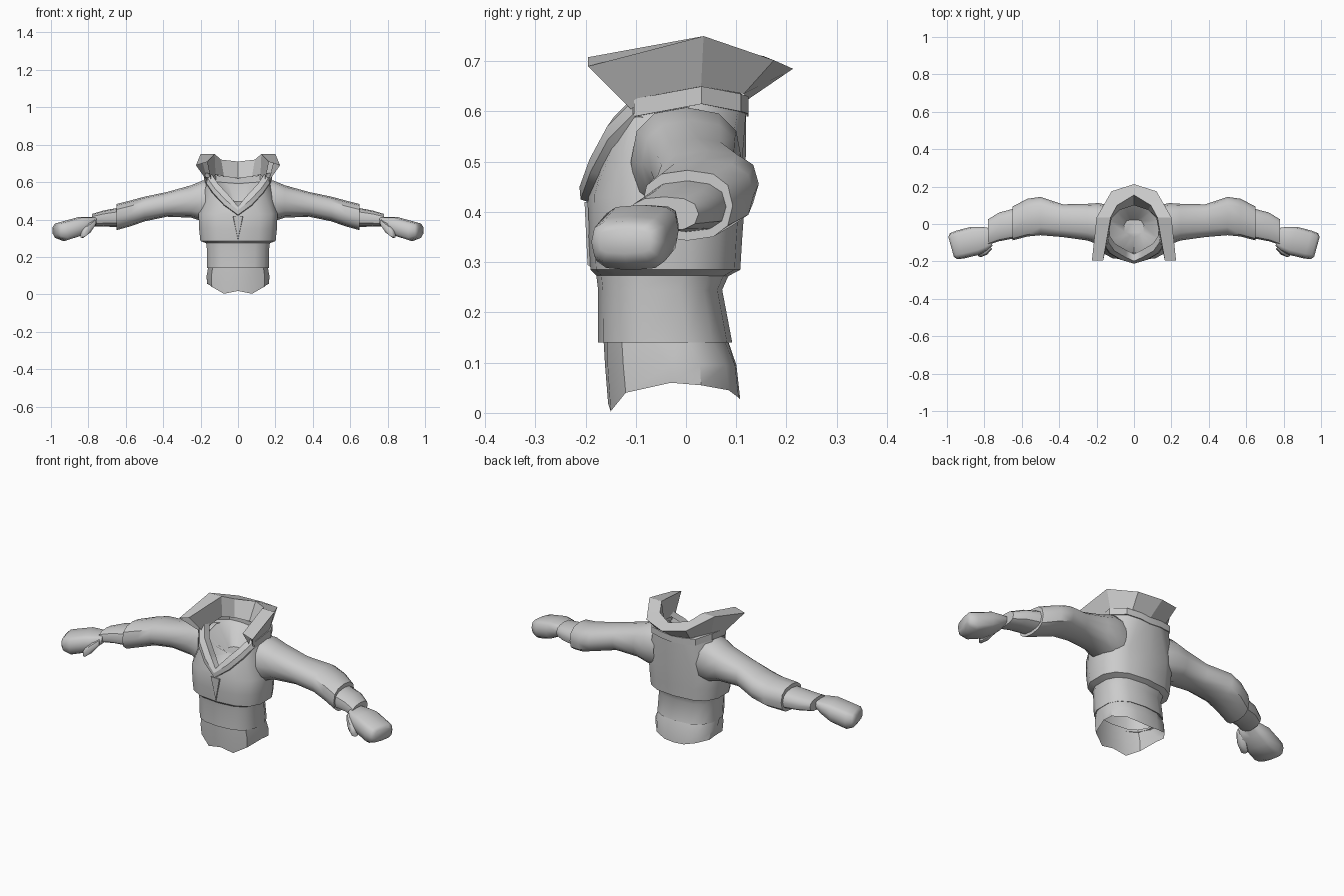
import bpy, bmesh, math
from mathutils import Vector

if "Cube" in bpy.data.objects:
    bpy.data.objects.remove(bpy.data.objects["Cube"])

grey = bpy.data.materials.new("cloth grey")
grey.diffuse_color = (0.6, 0.6, 0.6, 1)
grey.use_nodes = True
grey.node_tree.nodes["Principled BSDF"].inputs["Base Color"].default_value = grey.diffuse_color


def make(name, rings, closed=True, cap_start=False, cap_end=False, angle=40, mirror=False):
    """Skin a list of equal-length point rings."""
    bm = bmesh.new()
    rows = [[bm.verts.new(p) for p in r] for r in rings]
    n = len(rows[0])
    for a, b in zip(rows, rows[1:]):
        for i in range(n if closed else n - 1):
            j = (i + 1) % n
            bm.faces.new((a[i], a[j], b[j], b[i]))
    if cap_start:
        bm.faces.new(rows[0][::-1])
    if cap_end:
        bm.faces.new(rows[-1])
    bmesh.ops.recalc_face_normals(bm, faces=bm.faces[:])
    me = bpy.data.meshes.new(name)
    bm.to_mesh(me)
    bm.free()
    ob = bpy.data.objects.new(name, me)
    bpy.context.collection.objects.link(ob)
    me.materials.append(grey)
    if mirror:
        ob.modifiers.new("mirror", 'MIRROR')
    bpy.ops.object.select_all(action='DESELECT')
    ob.select_set(True)
    bpy.context.view_layer.objects.active = ob
    bpy.ops.object.shade_smooth_by_angle(angle=math.radians(angle))
    return ob


def both(half):
    """Full ring from right-half points that start and end on the middle plane."""
    return half + [(-x, y, z) for x, y, z in half[-2:0:-1]]


def power(v, e):
    return math.copysign(abs(v) ** e, v)


def body_ring(z, w, yf, yb, e=0.75):
    """Horizontal rounded-box ring, front to back."""
    half = []
    for k in range(8):
        a = math.pi * k / 7
        x = w * power(math.sin(a), e) if 0 < k < 7 else 0
        half.append((x, (yf + yb) / 2 - (yb - yf) / 2 * power(math.cos(a), e), z))
    return both(half)


def limb_ring(x, y, z, ry, rz, yaw=0.0, e=0.8, n=12):
    """Upright rounded ring across a limb that runs along x."""
    pts = []
    for k in range(n):
        a = 2 * math.pi * k / n
        d = ry * power(math.cos(a), e)
        pts.append((x + d * math.sin(yaw), y + d * math.cos(yaw), z + rz * power(math.sin(a), e)))
    return pts


def span(x, y0, y1, z0, z1, s=1.0):
    return limb_ring(x, (y0 + y1) / 2, (z0 + z1) / 2, (y1 - y0) / 2 * s, (z1 - z0) / 2 * s)


# Jacket body with a V-shaped neck opening that drops into a shallow cup
neck = [(0, -.19, .46), (.07, -.16, .52), (.125, -.13, .575), (.165, -.10, .60),
        (.175, .03, .625), (.13, .105, .61), (.06, .12, .605), (0, .12, .60)]
cup = [(x * .8, -.02 + (y + .02) * .8, z - .02) for x, y, z in neck]
floor = [(x * .3, -.02 + (y + .02) * .3, .50) for x, y, z in neck]
make("jacket_body", [
    body_ring(.27, .165, -.175, .08), body_ring(.285, .205, -.19, .108),
    body_ring(.35, .212, -.195, .112), body_ring(.43, .215, -.195, .118),
    both(neck), both(cup), both(floor)], cap_end=True)

# Jacket hem
make("jacket_hem", [body_ring(.145, .155, -.165, .08), body_ring(.14, .168, -.175, .092),
                    body_ring(.245, .17, -.175, .072), body_ring(.285, .175, -.18, .09)])

# Shirt tail with a wavy lower edge
tail = [(0, -.155, .018), (.075, -.15, .003), (.14, -.12, .04), (.165, -.03, .06),
        (.165, .03, .055), (.12, .085, .045), (.06, .105, .03), (0, .108, .026)]
mid = [(x * 1.02, y * 1.04 if y < 0 else y * .93, .095) for x, y, z in tail]
make("shirt_tail", [both(tail), both(mid), body_ring(.16, .16, -.165, .078)])

# Neck band standing above the jacket edge
band = neck[3:]
band_ring = lambda s, dz: [(x * s, y * s, z + dz) for x, y, z in
                           band + [(-x, y, z) for x, y, z in band[-2::-1]]]
make("neck_band", [band_ring(1.0, -.01), band_ring(1.04, -.01), band_ring(1.04, .025),
                   band_ring(.9, .025), band_ring(.9, -.02)], closed=False, angle=25)

# Lapels: a raised strip along each side of the V
lapel = [(.17, -.105, .615), (.135, -.155, .565), (.075, -.19, .50), (0, -.21, .445)]
strip = lambda dx, dy, dz: [(max(0, x - dx) if x else 0, y + dy, z + dz) for x, y, z in lapel]
make("lapel", [strip(0, .03, -.03), strip(0, 0, -.02), strip(.008, -.002, .005),
               strip(.03, .012, .025), strip(.034, .05, .015)],
     closed=False, angle=25, mirror=True)

# Narrow front placket, a thin wedge pointing down
make("front_placket", [[(-.028, -.195, .42), (.028, -.195, .42), (0, -.19, .29)],
                       [(-.026, -.202, .42), (.026, -.202, .42), (0, -.196, .295)]],
     cap_start=True, cap_end=True)

# Wide flaring hood collar: outer wall, sloped rim, inner wall


def arc(half):
    return half + [(-x, y, z) for x, y, z in half[-2::-1]]


make("hood_collar", [
    arc([(.165, -.11, .605), (.175, .03, .65), (.105, .115, .635), (0, .125, .625)]),
    arc([(.225, -.195, .69), (.20, .035, .75), (.12, .175, .702), (0, .213, .685)]),
    arc([(.165, -.195, .708), (.125, .035, .75), (.09, .10, .72), (0, .155, .71)]),
    arc([(.145, -.11, .61), (.12, .03, .64), (.075, .075, .63), (0, .10, .62)])],
    closed=False, angle=15)

# Sleeves, loose and ending in a step over the forearm
make("sleeve", [
    span(.13, -.10, .10, .38, .61), span(.19, -.11, .112, .39, .608),
    span(.25, -.088, .108, .41, .583), span(.38, -.07, .105, .415, .547),
    span(.50, -.06, .145, .39, .522), span(.57, -.067, .135, .365, .503),
    span(.65, -.088, .093, .343, .483), span(.65, -.088, .093, .343, .483, .7)],
    mirror=True)

# Inner cuffs
make("cuff", [span(.63, -.075, .085, .36, .465), span(.72, -.092, .062, .362, .448),
              span(.78, -.112, .025, .362, .43), span(.78, -.112, .025, .362, .43, .6)],
     cap_end=True, mirror=True)

# Mitten hands
make("hand", [limb_ring(x, y, z, a, b, .27, .6) for x, y, z, a, b in (
    (.77, -.068, .39, .05, .022), (.80, -.078, .378, .065, .036), (.85, -.09, .362, .078, .052),
    (.93, -.11, .338, .077, .054), (.965, -.119, .34, .072, .042), (.978, -.122, .342, .055, .025))],
    cap_start=True, cap_end=True, angle=50, mirror=True)

# Thumbs
make("thumb", [limb_ring(x, y, z, a, b, .5, .8, 8) for x, y, z, a, b in (
    (.77, -.115, .383, .022, .018), (.80, -.14, .352, .028, .03), (.83, -.158, .325, .022, .025),
    (.838, -.162, .317, .012, .014))], cap_start=True, cap_end=True, angle=50, mirror=True)
